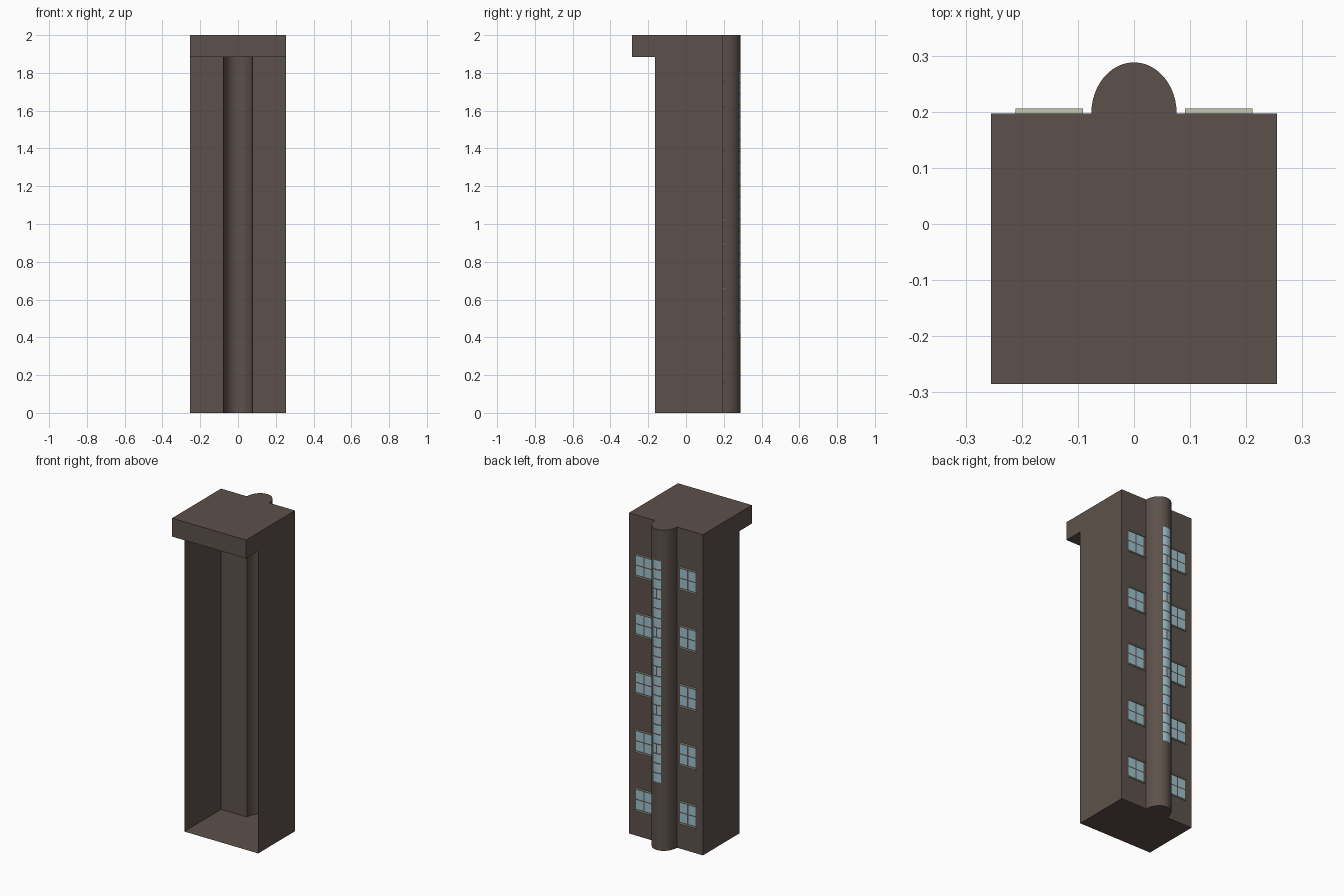
import bpy, bmesh
from math import pi, cos, sin

if "Cube" in bpy.data.objects:
    bpy.data.objects.remove(bpy.data.objects["Cube"])

W, FRONT, BACK, H = 0.255, -0.165, 0.197, 2.0
CANOPY_Y, CANOPY_Z = -0.285, 1.885
BAY_X, BAY_Y, SEG = 0.076, 0.091, 24


def material(name, rgb):
    m = bpy.data.materials.new(name)
    m.diffuse_color = (*rgb, 1)
    m.use_nodes = True
    m.node_tree.nodes["Principled BSDF"].inputs["Base Color"].default_value = m.diffuse_color
    return m


brown = material("brown_plaster", (0.11, 0.083, 0.07))
blue = material("window_glass", (0.34, 0.54, 0.62))
cream = material("cream_trim", (0.55, 0.58, 0.44))


def finish(name, bm, mat, smooth=False):
    mesh = bpy.data.meshes.new(name)
    bm.to_mesh(mesh)
    bm.free()
    ob = bpy.data.objects.new(name, mesh)
    bpy.context.collection.objects.link(ob)
    mesh.materials.append(mat)
    if smooth:
        bpy.ops.object.select_all(action='DESELECT')
        bpy.context.view_layer.objects.active = ob
        ob.select_set(True)
        bpy.ops.object.shade_smooth_by_angle(angle=0.6)
    return ob


def face(bm, pts):
    return bm.faces.new([bm.verts.new(p) for p in pts])


def box(bm, x0, x1, y0, y1, z0, z1):
    v = bmesh.ops.create_cube(bm, size=1)["verts"]
    for p in v:
        p.co = ((x0 + x1) / 2 + p.co.x * (x1 - x0),
                (y0 + y1) / 2 + p.co.y * (y1 - y0),
                (z0 + z1) / 2 + p.co.z * (z1 - z0))


def bay_point(x, offset=0.0):
    return BACK + (BAY_Y + offset) * (1 - (x / BAY_X) ** 2) ** 0.5


# plan outline of the tower, from front right round the back to front left
arc = [(BAY_X * cos(pi * i / SEG), BACK + BAY_Y * sin(pi * i / SEG)) for i in range(SEG + 1)]
plan = [(W, FRONT), (W, BACK)] + arc + [(-W, BACK), (-W, FRONT)]

# thin walls and floor, open at the front
bm = bmesh.new()
low = [bm.verts.new((x, y, 0)) for x, y in plan]
high = [bm.verts.new((x, y, H)) for x, y in plan]
for i in range(len(plan) - 1):
    bm.faces.new((low[i], low[i + 1], high[i + 1], high[i]))
bm.faces.new(low[::-1])
finish("tower_walls", bm, brown, True)

# roof sheet with a boxed canopy over the open front
bm = bmesh.new()
face(bm, [(x, y, H) for x, y in [(W, CANOPY_Y)] + plan[1:-1] + [(-W, CANOPY_Y)]])
face(bm, [(-W, CANOPY_Y, CANOPY_Z), (W, CANOPY_Y, CANOPY_Z), (W, CANOPY_Y, H), (-W, CANOPY_Y, H)])
face(bm, [(-W, FRONT, CANOPY_Z), (W, FRONT, CANOPY_Z), (W, CANOPY_Y, CANOPY_Z), (-W, CANOPY_Y, CANOPY_Z)])
for s in (1, -1):
    pts = [(s * W, CANOPY_Y, CANOPY_Z), (s * W, FRONT, CANOPY_Z), (s * W, FRONT, H), (s * W, CANOPY_Y, H)]
    face(bm, pts[::s])
bmesh.ops.remove_doubles(bm, verts=bm.verts, dist=1e-5)
finish("roof_canopy", bm, brown)

# five pairs of four-pane windows with cream ledges on the back wall
glass, ledges = bmesh.new(), bmesh.new()
for s in (1, -1):
    cx = s * 0.151
    for row in range(5):
        z = 0.157 + 0.365 * row
        for lz in (z, z + 0.135):
            box(ledges, cx - 0.06, cx + 0.06, BACK, BACK + 0.009, lz, lz + 0.006)
        for px in (-0.029, 0.029):
            for pz in (0.039, 0.102):
                x, zc = cx + px, z + pz
                y = BACK + 0.0015
                face(glass, [(x + 0.025, y, zc - 0.028), (x - 0.025, y, zc - 0.028),
                             (x - 0.025, y, zc + 0.028), (x + 0.025, y, zc + 0.028)])
finish("window_panes", glass, blue)
finish("window_ledges", ledges, cream)

# tall strip of curved stair panes on the bay; every fourth row has a mullion
bm = bmesh.new()
STEP, HALF, BAR = 0.0604, 0.027, 0.004
for row in range(23):
    z0 = 0.42 + STEP * row + BAR
    z1 = z0 + STEP - 2 * BAR
    spans = [(-HALF, -BAR), (BAR, HALF)] if row % 4 == 3 else [(-HALF, HALF)]
    for a, b in spans:
        xs = [b + (a - b) * i / 6 for i in range(7)]
        lo = [bm.verts.new((x, bay_point(x, 0.0012), z0)) for x in xs]
        hi = [bm.verts.new((x, bay_point(x, 0.0012), z1)) for x in xs]
        for i in range(6):
            bm.faces.new((lo[i], lo[i + 1], hi[i + 1], hi[i]))
finish("stair_panes", bm, blue, True)
